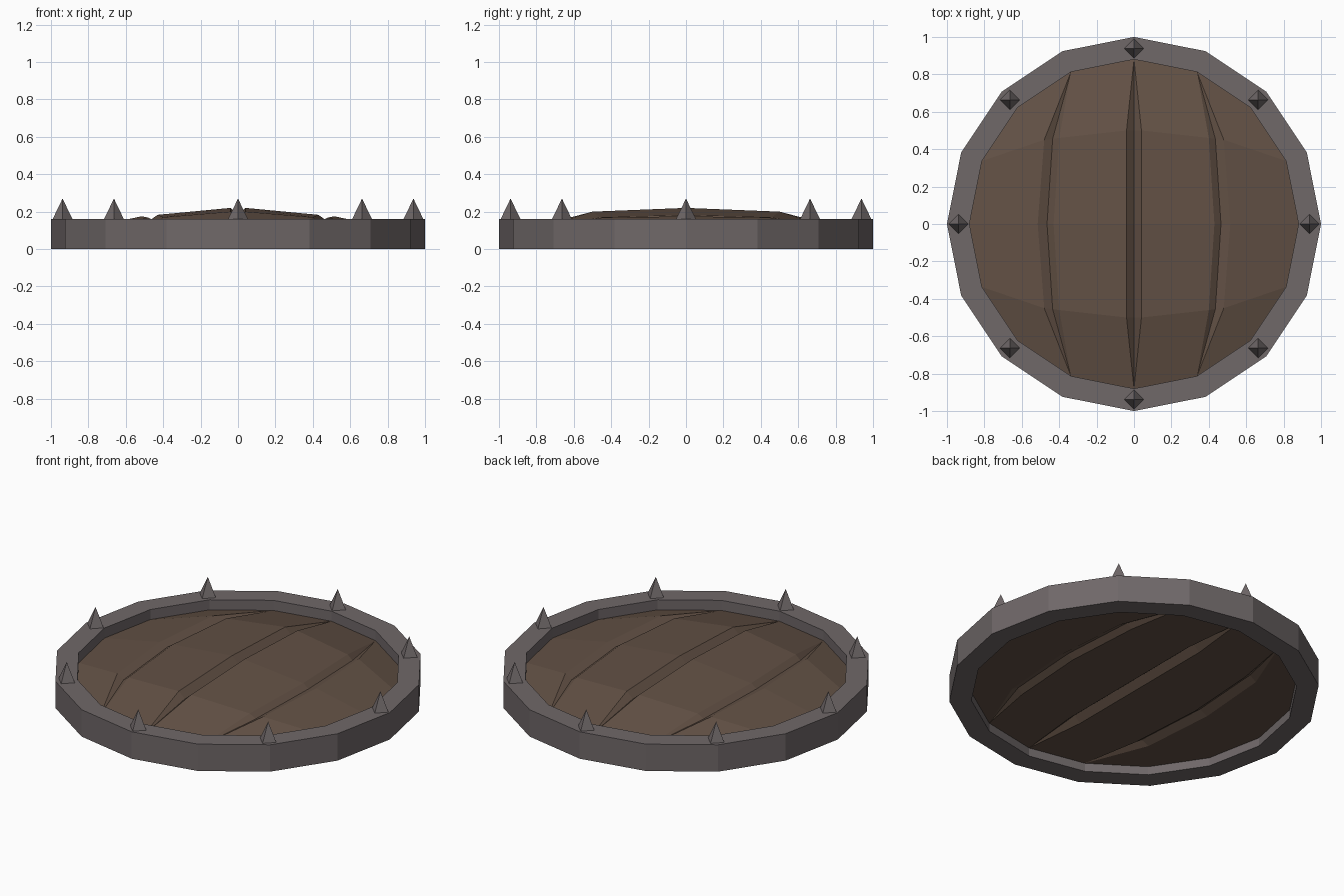
import bpy, bmesh
from math import cos, sin, pi

if "Cube" in bpy.data.objects:
    bpy.data.objects.remove(bpy.data.objects["Cube"])

N = 16            # sides of the lid
R_OUT, R_IN = 1.0, 0.88
RIM_H = 0.16


def material(name, rgb):
    m = bpy.data.materials.new(name)
    m.diffuse_color = (*rgb, 1)
    m.use_nodes = True
    m.node_tree.nodes["Principled BSDF"].inputs["Base Color"].default_value = m.diffuse_color
    return m


iron = material("iron", (0.16, 0.138, 0.14))
wood = material("wood", (0.125, 0.083, 0.06))


def finish(bm, name, mat):
    me = bpy.data.meshes.new(name)
    bm.to_mesh(me)
    bm.free()
    me.materials.append(mat)
    ob = bpy.data.objects.new(name, me)
    bpy.context.collection.objects.link(ob)
    return ob


def rim_point(i, r, z):
    a = 2 * pi * i / N
    return (r * cos(a), r * sin(a), z)


# Iron rim: rectangular section swept round 16 sides
bm = bmesh.new()
section = [(R_OUT, 0), (R_OUT, RIM_H), (R_IN, RIM_H), (R_IN, 0)]
rings = [[bm.verts.new(rim_point(i, r, z)) for r, z in section] for i in range(N)]
for i in range(N):
    a, b = rings[i], rings[(i + 1) % N]
    for k in range(4):
        j = (k + 1) % 4
        bm.faces.new((a[k], b[k], b[j], a[j]))
bmesh.ops.recalc_face_normals(bm, faces=bm.faces)
finish(bm, "rim", iron)

# Plan of one quarter of the boards, at y = 0 and at the bend:
# groove floor, board edge, board edge, groove floor, outer board edge
PLAN0 = [(0, 0), (0.04, 0), (0.43, 0), (0.465, 0), (0.515, 0)]
PLAN1 = [(0, 0.5), (0.04, 0.5), (0.40, 0.46), (0.435, 0.455), (0.48, 0.45)]


def board_side(bm, edge_z, z0, z1, flip):
    edge = [bm.verts.new(rim_point(i, R_IN, edge_z)) for i in range(5)]
    edge[4].co.x = 0
    row0 = [bm.verts.new((*p, z)) for p, z in zip(PLAN0, z0)]
    row1 = [bm.verts.new((*p, z)) for p, z in zip(PLAN1, z1)]
    e0, e1, e2, e3, e4 = edge
    faces = [(row0[k], row0[k + 1], row1[k + 1], row1[k]) for k in range(4)]
    faces += [(row0[4], e0, e1, row1[4]), (row1[4], e1, e2, e3),
              (row1[3], row1[4], e3), (row1[2], row1[3], e3),
              (row1[1], row1[2], e3, e4), (row1[0], row1[1], e4)]
    for f in faces:
        bm.faces.new(f[::-1] if flip else f)
    return edge


# Planks: domed top and flat underside, both with V grooves, mirrored to the full disc
bm = bmesh.new()
top = board_side(bm, 0.10, (0.185, 0.22, 0.183, 0.158, 0.175),
                 (0.165, 0.20, 0.170, 0.145, 0.168), False)
low = board_side(bm, 0.05, (0.085, 0.05, 0.05, 0.075, 0.05),
                 (0.085, 0.05, 0.05, 0.075, 0.05), True)
for i in range(4):
    bm.faces.new((low[i], low[i + 1], top[i + 1], top[i]))
planks = finish(bm, "planks", wood)
mirror = planks.modifiers.new("mirror", 'MIRROR')
mirror.use_axis = (True, True, False)

# Eight four-sided spikes standing on the rim
for i in range(8):
    x, y, _ = rim_point(2 * i, 0.938, 0)
    bm = bmesh.new()
    base = [bm.verts.new((x + 0.054 * cos(k * pi / 2), y + 0.054 * sin(k * pi / 2), RIM_H - 0.002))
            for k in range(4)]
    tip = bm.verts.new((x, y, 0.27))
    bm.faces.new(base[::-1])
    for k in range(4):
        bm.faces.new((base[k], base[(k + 1) % 4], tip))
    finish(bm, f"spike_{i + 1}", iron)
